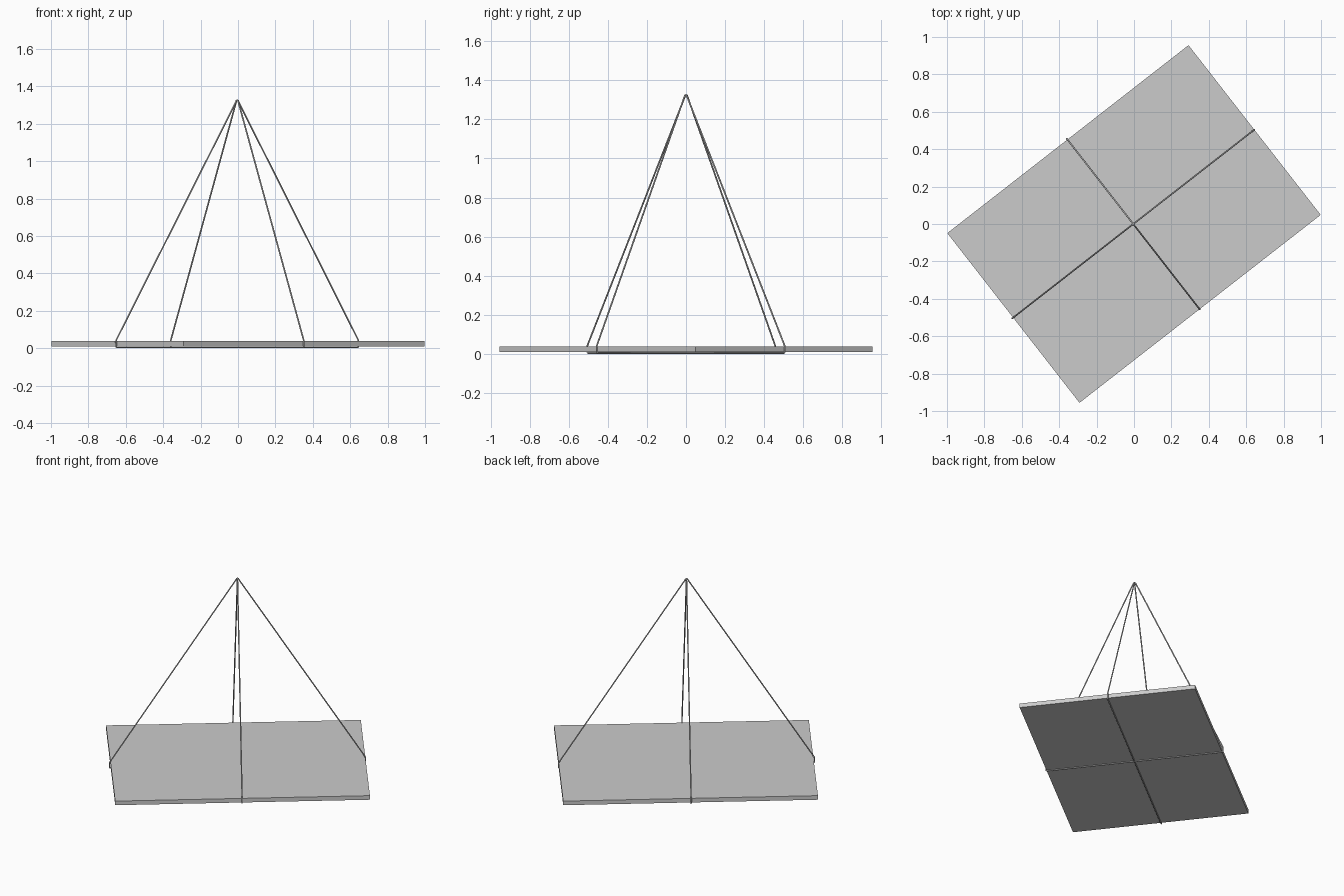
import bpy, math
from mathutils import Vector

if "Cube" in bpy.data.objects:
    bpy.data.objects.remove(bpy.data.objects["Cube"])

ANGLE = math.atan2(1.005, 1.29)
HALF_L, HALF_W = 0.8175, 0.575
R = 0.0042

# flat board, turned about z
bpy.ops.mesh.primitive_cube_add(size=1, location=(0, 0, 0.024), rotation=(0, 0, ANGLE))
board = bpy.context.object
board.name = "board"
board.scale = (2 * HALF_L, 2 * HALF_W, 0.029)


def rope_loop(name, half, angle, apex_z):
    """Closed rope passing under the board and up to the hanging point."""
    e = half + R
    side = [(e - 0.005, R), (e, R + 0.004), (e, 0.038), (e - 0.002, 0.045),
            (0.011, apex_z - 0.012), (0.006, apex_z - 0.002)]
    profile = side + [(0, apex_z)] + [(-u, z) for u, z in reversed(side)]
    curve = bpy.data.curves.new(name, 'CURVE')
    curve.dimensions = '3D'
    curve.bevel_depth = R
    curve.bevel_resolution = 2
    spline = curve.splines.new('POLY')
    spline.points.add(len(profile) - 1)
    for p, (u, z) in zip(spline.points, profile):
        p.co = (u * math.cos(angle) - 0.004, u * math.sin(angle), z, 1)
    spline.use_cyclic_u = True
    obj = bpy.data.objects.new(name, curve)
    bpy.context.collection.objects.link(obj)


# two crossing ropes
rope_loop("long_rope", HALF_L, ANGLE, 1.326)
rope_loop("short_rope", HALF_W, ANGLE + math.pi / 2, 1.326)
